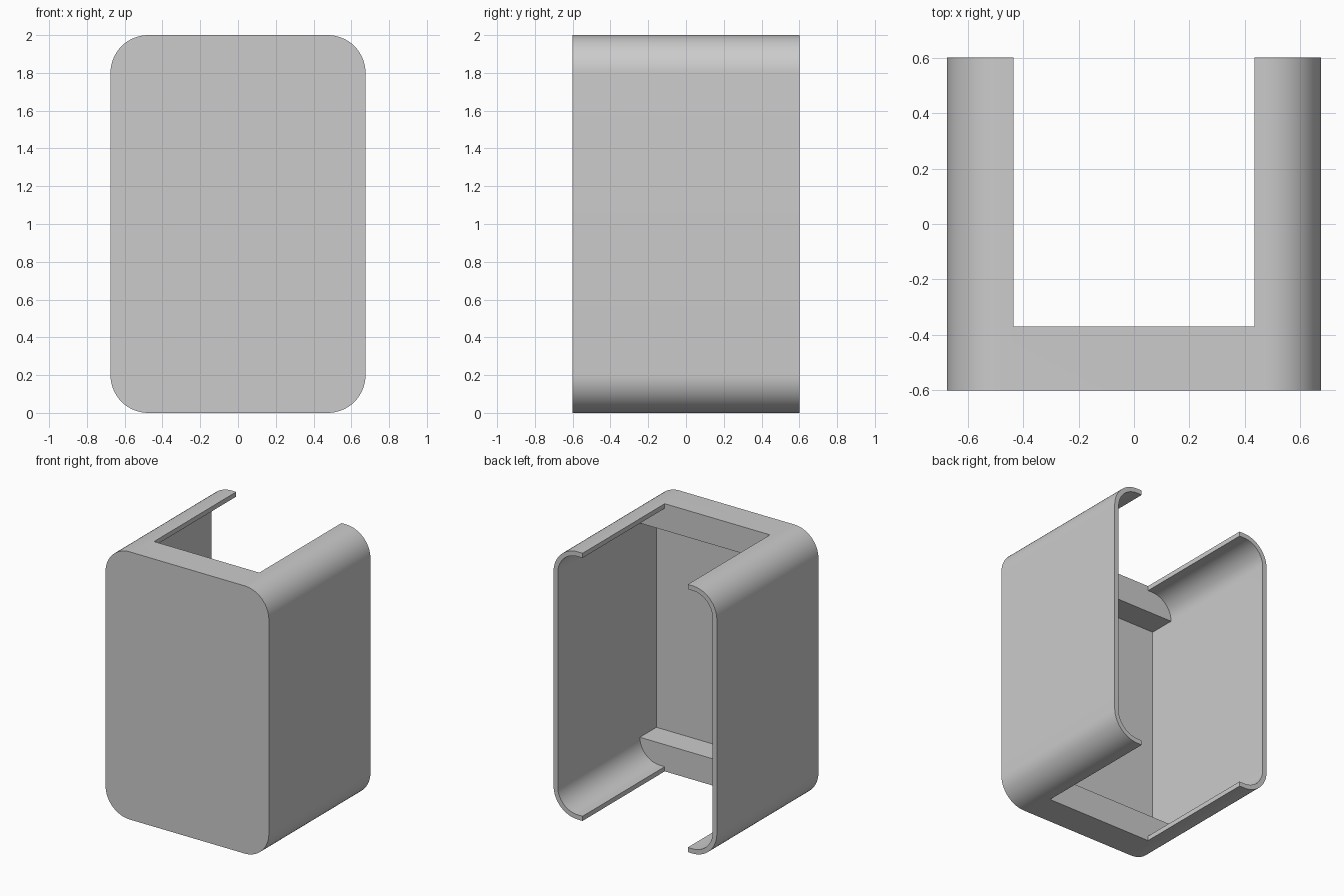
import bpy, bmesh, math

if "Cube" in bpy.data.objects:
    bpy.data.objects.remove(bpy.data.objects["Cube"])

WIDTH, DEPTH, HEIGHT = 1.35, 1.2, 2.0
WALL, RADIUS = 0.035, 0.2
FRONT, BACK = -DEPTH / 2, DEPTH / 2
LEDGE_Y = -0.37        # rear face of the ledges behind the front plate
SLOT_HALF = 0.435      # half width of the top and bottom openings
BEYOND = 0.3           # cutter overshoot


def prism(name, half_w, z0, z1, y0, y1, radius=0.0, steps=16):
    """Rounded rectangle in x-z, extruded along y."""
    bm = bmesh.new()
    points = []
    corners = [(1, z1, 0), (-1, z1, 90), (-1, z0, 180), (1, z0, 270)]
    for sx, z, start in corners:
        cx = sx * (half_w - radius)
        cz = z - radius if z == z1 else z + radius
        for i in range(steps + 1 if radius else 1):
            a = math.radians(start + 90 * i / steps)
            points.append((cx + radius * math.cos(a), y0, cz + radius * math.sin(a)))
    face = bm.faces.new([bm.verts.new(p) for p in points])
    extruded = bmesh.ops.extrude_face_region(bm, geom=[face])["geom"]
    moved = [v for v in extruded if isinstance(v, bmesh.types.BMVert)]
    bmesh.ops.translate(bm, verts=moved, vec=(0, y1 - y0, 0))
    bmesh.ops.recalc_face_normals(bm, faces=bm.faces)
    mesh = bpy.data.meshes.new(name)
    bm.to_mesh(mesh)
    bm.free()
    obj = bpy.data.objects.new(name, mesh)
    bpy.context.collection.objects.link(obj)
    return obj


def cut(target, cutter):
    """Subtract the cutter, then discard it."""
    cutter.hide_render = True
    mod = target.modifiers.new("cut", "BOOLEAN")
    mod.operation = "DIFFERENCE"
    mod.solver = "EXACT"
    mod.object = cutter
    bpy.context.view_layer.objects.active = target
    bpy.ops.object.modifier_apply(modifier=mod.name)
    bpy.data.objects.remove(cutter)


# Outer rounded body
housing = prism("housing", WIDTH / 2, 0, HEIGHT, FRONT, BACK, RADIUS)
inner = WIDTH / 2 - WALL

# Main cavity, open at the back
cut(housing, prism("cavity", inner, WALL, HEIGHT - WALL,
                   LEDGE_Y, BACK + BEYOND, RADIUS - WALL))
# Pocket between the two ledges, reaching the thin front plate
cut(housing, prism("pocket", inner, RADIUS, HEIGHT - RADIUS,
                   FRONT + WALL, BACK + BEYOND))
# Openings through top and bottom
cut(housing, prism("slot", SLOT_HALF, -BEYOND, HEIGHT + BEYOND,
                   LEDGE_Y, BACK + BEYOND))

# Plain grey finish
grey = bpy.data.materials.new("light_grey")
grey.use_nodes = True
colour = (0.6, 0.6, 0.6, 1)
grey.diffuse_color = colour
grey.node_tree.nodes["Principled BSDF"].inputs["Base Color"].default_value = colour
housing.data.materials.clear()
housing.data.materials.append(grey)

# Smooth corners, sharp edges
bpy.ops.object.select_all(action="DESELECT")
housing.select_set(True)
bpy.context.view_layer.objects.active = housing
bpy.ops.object.shade_smooth_by_angle(angle=math.radians(30))
